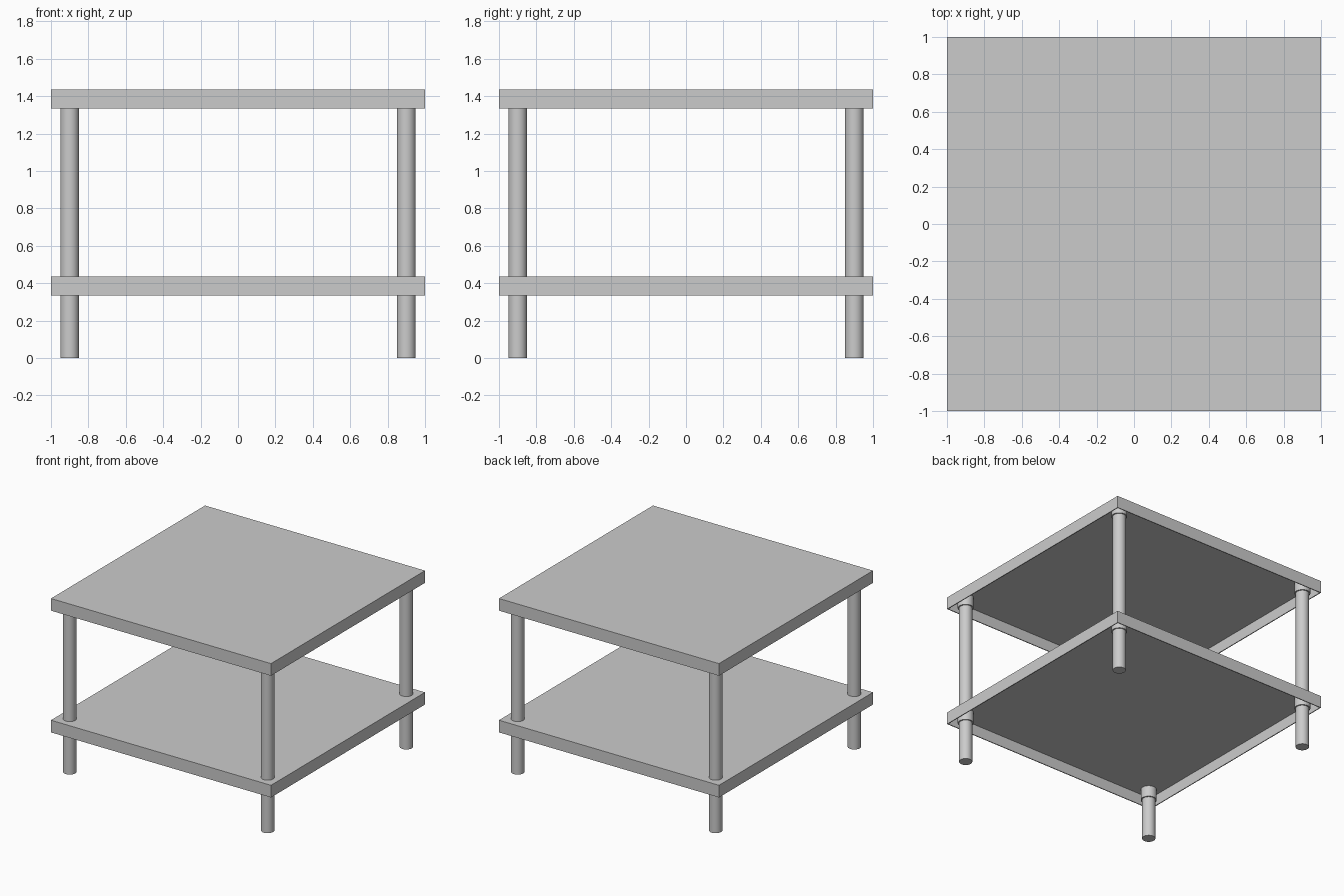
import bpy
import bmesh
from math import radians

if "Cube" in bpy.data.objects:
    bpy.data.objects.remove(bpy.data.objects["Cube"], do_unlink=True)

THICK = 0.1        # shelf height
WALL = 0.01        # shell thickness of the hollow shelves
LEG_POS = 0.9
SHELVES = {"lower_shelf": 0.335, "top_shelf": 1.335}

grey = bpy.data.materials.new("light_grey")
grey.use_nodes = True
colour = (0.6, 0.6, 0.6, 1)
grey.diffuse_color = colour
grey.node_tree.nodes["Principled BSDF"].inputs["Base Color"].default_value = colour


def shelf(name, z):
    """Square tray, open underneath, with a thin rim."""
    bpy.ops.mesh.primitive_cube_add(size=2, location=(0, 0, z + THICK / 2))
    obj = bpy.context.object
    obj.name = name
    obj.data.materials.append(grey)
    bm = bmesh.new()
    bm.from_mesh(obj.data)
    bmesh.ops.scale(bm, vec=(1, 1, THICK / 2), verts=bm.verts)
    bm.normal_update()
    bottom = min(bm.faces, key=lambda f: f.normal.z)
    # Rim, then the hollow: a second zero-width inset gives the inner walls
    bmesh.ops.inset_region(bm, faces=[bottom], thickness=WALL)
    hollow = bmesh.ops.extrude_discrete_faces(bm, faces=[bottom])["faces"]
    bmesh.ops.translate(bm, vec=(0, 0, THICK - WALL), verts=hollow[0].verts)
    bm.to_mesh(obj.data)
    bm.free()


def post(name, x, y, radius, low, high):
    bpy.ops.mesh.primitive_cylinder_add(
        vertices=32, radius=radius, depth=high - low,
        location=(x, y, (low + high) / 2))
    obj = bpy.context.object
    obj.name = name
    obj.data.materials.append(grey)
    bpy.ops.object.shade_smooth_by_angle(angle=radians(40))


for name, z in SHELVES.items():
    shelf(name, z)

# Legs run through the lower shelf; sleeves hold them inside each hollow
for side, x in (("right", -LEG_POS), ("left", LEG_POS)):
    for end, y in (("front", -LEG_POS), ("back", LEG_POS)):
        post(f"{end}_{side}_leg", x, y, 0.05, 0, SHELVES["top_shelf"] + THICK - WALL)
        for name, z in SHELVES.items():
            post(f"{end}_{side}_{name}_sleeve", x, y, 0.06, z, z + THICK - WALL)
